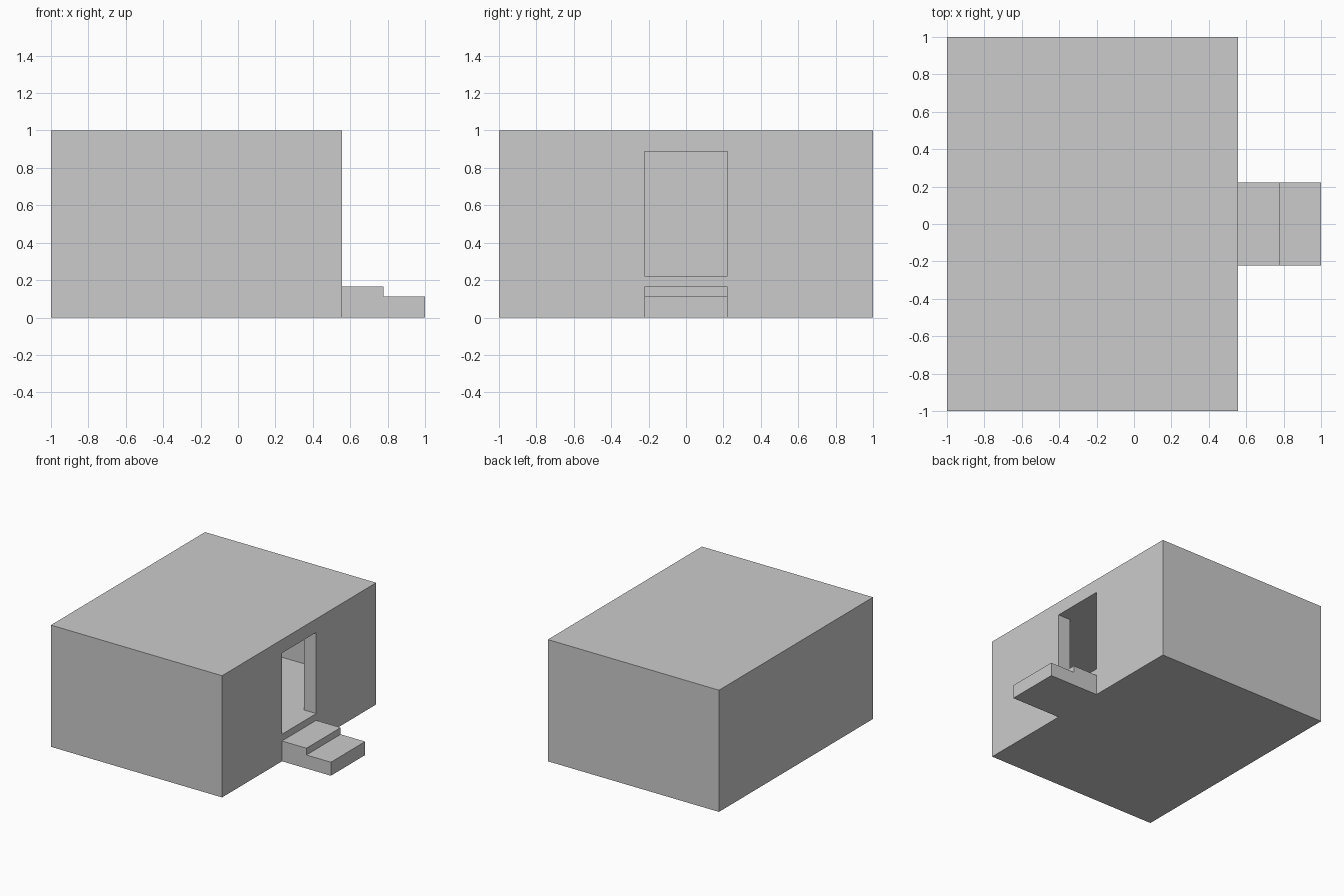
import bpy, bmesh
from mathutils import Vector

if "Cube" in bpy.data.objects:
    bpy.data.objects.remove(bpy.data.objects["Cube"])

U = 1 / 9  # wall thickness, the module of the whole model


def prism(name, outline, sweep):
    """Extrude a closed outline of 3D points along the sweep vector."""
    bm = bmesh.new()
    face = bm.faces.new([bm.verts.new(p) for p in outline])
    ext = bmesh.ops.extrude_face_region(bm, geom=[face], use_keep_orig=True)
    moved = [g for g in ext["geom"] if isinstance(g, bmesh.types.BMVert)]
    bmesh.ops.translate(bm, verts=moved, vec=Vector(sweep))
    bmesh.ops.recalc_face_normals(bm, faces=bm.faces)
    mesh = bpy.data.meshes.new(name)
    bm.to_mesh(mesh)
    bm.free()
    obj = bpy.data.objects.new(name, mesh)
    bpy.context.collection.objects.link(obj)
    return obj


def combine(target, other, operation):
    """Apply a boolean to target and remove the helper object."""
    other.hide_render = True
    mod = target.modifiers.new(operation.lower(), "BOOLEAN")
    mod.operation = operation
    mod.solver = "EXACT"
    mod.object = other
    bpy.context.view_layer.objects.active = target
    bpy.ops.object.modifier_apply(modifier=mod.name)
    bpy.data.objects.remove(other)


left, front_x, half = -1, 5 * U, 1      # outer block limits
floor, ceiling, door = 2 * U, 8 * U, 2 * U  # inside heights, half door width

# Outer block
house = prism("house", [(left, -half, 0), (front_x, -half, 0),
                        (front_x, half, 0), (left, half, 0)], (0, 0, 1))

# Room and doorway as one T-shaped plan, flush at floor and ceiling
a, b, c = left + U, front_x - U, half - U
plan = [(a, -c), (b, -c), (b, -door), (front_x + U, -door),
        (front_x + U, door), (b, door), (b, c), (a, c)]
room = prism("room_cutter", [(x, y, floor) for x, y in plan],
             (0, 0, ceiling - floor))
combine(house, room, "DIFFERENCE")

# Two entrance steps, slightly embedded in the wall before joining
side = [(front_x - U / 2, 0), (9 * U, 0), (9 * U, U), (7 * U, U),
        (7 * U, 1.5 * U), (front_x - U / 2, 1.5 * U)]
steps = prism("entrance_steps", [(x, -door, z) for x, z in side],
              (0, 2 * door, 0))
combine(house, steps, "UNION")
